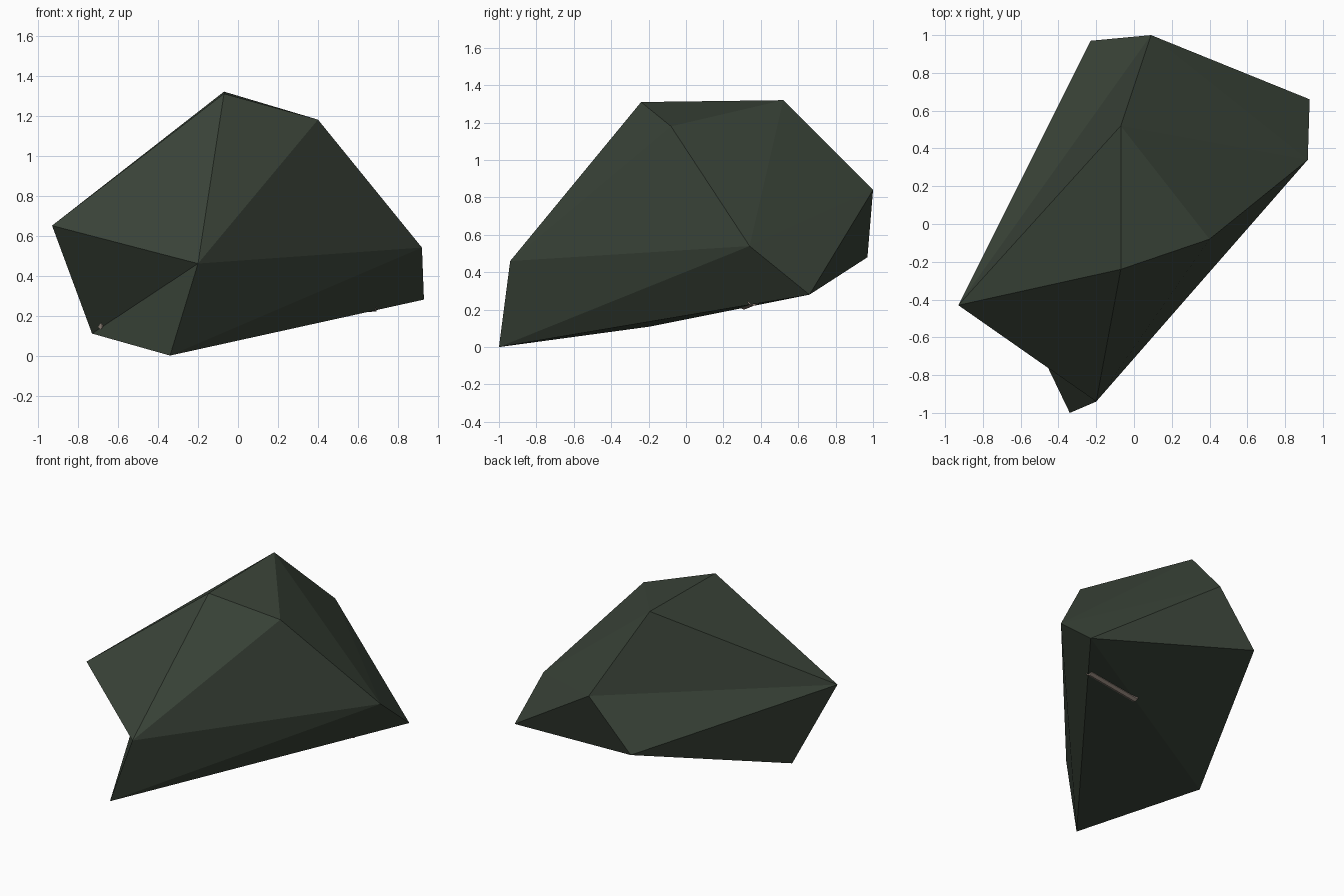
import bpy
import bmesh
from mathutils import Vector

cube = bpy.data.objects.get("Cube")
if cube:
    bpy.data.objects.remove(cube, do_unlink=True)


def make_material(name, colour):
    mat = bpy.data.materials.new(name)
    mat.use_nodes = True
    mat.diffuse_color = (*colour, 1)
    mat.node_tree.nodes["Principled BSDF"].inputs["Base Color"].default_value = (*colour, 1)
    return mat


def add_object(name, bm, mat):
    bmesh.ops.recalc_face_normals(bm, faces=bm.faces)
    mesh = bpy.data.meshes.new(name)
    bm.to_mesh(mesh)
    bm.free()
    mesh.materials.append(mat)
    obj = bpy.data.objects.new(name, mesh)
    bpy.context.collection.objects.link(obj)


moss_stone = make_material("dark green stone", (0.042, 0.057, 0.040))
bark = make_material("grey brown root", (0.41, 0.33, 0.28))

# Faceted boulder: corners joined by fans of flat triangles
bm = bmesh.new()
back_low = bm.verts.new((-0.23, 0.97, 0.48))
back_high = bm.verts.new((0.09, 1.0, 0.84))
left_low = bm.verts.new((0.93, 0.66, 0.28))
left_high = bm.verts.new((0.92, 0.34, 0.54))
shoulder = bm.verts.new((0.40, -0.08, 1.18))
front_peak = bm.verts.new((-0.07, -0.24, 1.31))
rear_peak = bm.verts.new((-0.07, 0.52, 1.32))
right_tip = bm.verts.new((-0.93, -0.43, 0.65))
toe = bm.verts.new((-0.34, -1.0, 0.0))
nose = bm.verts.new((-0.20, -0.94, 0.46))
right_foot = bm.verts.new((-0.73, -0.19, 0.11))


def fan(hub, *rim):
    for a, b in zip(rim, rim[1:]):
        bm.faces.new((hub, a, b))


# Front, top, back and underside
fan(nose, front_peak, shoulder, left_high, toe, right_foot, right_tip, front_peak)
fan(rear_peak, front_peak, shoulder, left_high, back_high, right_tip, front_peak)
fan(left_low, toe, left_high, back_high, back_low, right_foot, toe)
fan(back_low, back_high, right_tip, right_foot)
add_object("boulder", bm, moss_stone)


# Buried roots that just break the surface
def add_root(name, start, end, radius):
    a, b = Vector(start), Vector(end)
    root = bmesh.new()
    bmesh.ops.create_cone(root, cap_ends=True, segments=8, radius1=radius,
                          radius2=radius, depth=(b - a).length)
    turn = (b - a).to_track_quat("Z", "Y").to_matrix()
    bmesh.ops.rotate(root, verts=root.verts, matrix=turn)
    bmesh.ops.translate(root, verts=root.verts, vec=(a + b) / 2)
    add_object(name, root, bark)


add_root("underside_root", (0.69, 0.36, 0.255), (0.25, 0.31, 0.235), 0.035)
add_root("right_root_end", (-0.69, -0.26, 0.15), (-0.6, -0.2, 0.17), 0.018)
